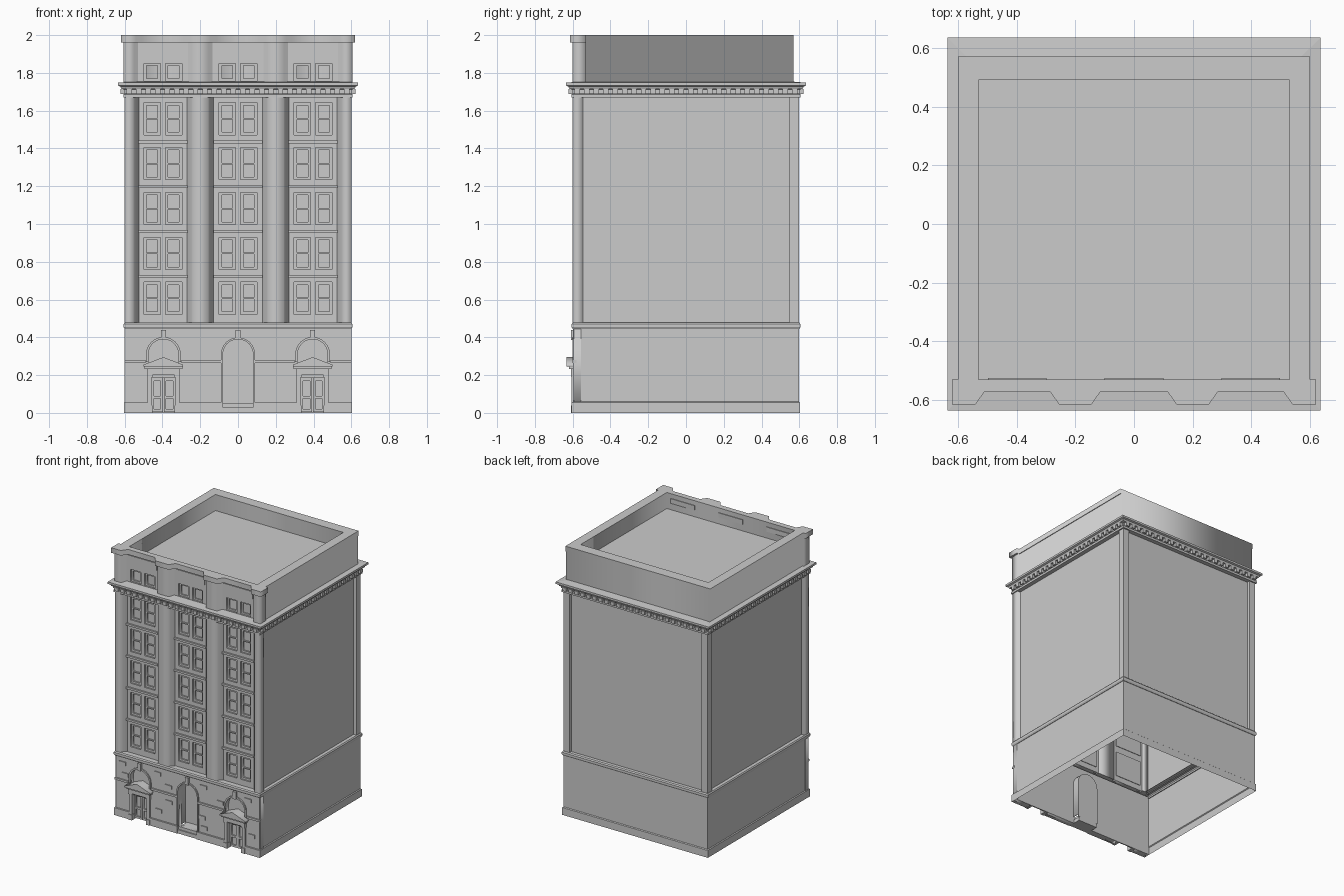
import bpy, bmesh, math

if "Cube" in bpy.data.objects:
    bpy.data.objects.remove(bpy.data.objects["Cube"])

coll = bpy.context.scene.collection

def mesh_object(name, bm):
    me = bpy.data.meshes.new(name)
    bm.to_mesh(me)
    bm.free()
    ob = bpy.data.objects.new(name, me)
    coll.objects.link(ob)
    return ob

def panel(name, loops, d0, d1, flat=False):
    """Filled outline with holes. Upright (x,z) between y=d0..d1, or flat (x,y) between z=d0..d1."""
    cu = bpy.data.curves.new(name + "_outline", 'CURVE')
    cu.dimensions = '2D'
    cu.fill_mode = 'BOTH'
    cu.extrude = abs(d1 - d0) / 2
    for loop in loops:
        s = cu.splines.new('POLY')
        s.points.add(len(loop) - 1)
        for p, (a, b) in zip(s.points, loop):
            p.co = (a, b, 0, 1)
        s.use_cyclic_u = True
    tmp = bpy.data.objects.new(name + "_outline", cu)
    coll.objects.link(tmp)
    dg = bpy.context.evaluated_depsgraph_get()
    me = bpy.data.meshes.new_from_object(tmp.evaluated_get(dg))
    bpy.data.objects.remove(tmp)
    m = (d0 + d1) / 2
    for v in me.vertices:
        x, y, z = v.co
        v.co = (x, y, z + m) if flat else (x, m - z, y)
    bm = bmesh.new()
    bm.from_mesh(me)
    bmesh.ops.remove_doubles(bm, verts=bm.verts, dist=1e-5)
    bmesh.ops.recalc_face_normals(bm, faces=bm.faces)
    return mesh_object(name, bm)

def loft(name, profile, front=True):
    """Square shell from (half width, z) points; can leave the front side out."""
    bm = bmesh.new()
    rings = [[bm.verts.new((sx * r, sy * r, z)) for sx, sy in ((-1, -1), (1, -1), (1, 1), (-1, 1))]
             for r, z in profile]
    for a, b in zip(rings, rings[1:]):
        for i in range(0 if front else 1, 4):
            j = (i + 1) % 4
            bm.faces.new((a[i], a[j], b[j], b[i]))
    return mesh_object(name, bm)

def boxes(name, ranges):
    """Boxes given as (x0, x1, y0, y1, z0, z1)."""
    bm = bmesh.new()
    for x0, x1, y0, y1, z0, z1 in ranges:
        vs = bmesh.ops.create_cube(bm, size=1)['verts']
        for v in vs:
            v.co = (x1 if v.co.x > 0 else x0, y1 if v.co.y > 0 else y0, z1 if v.co.z > 0 else z0)
    return mesh_object(name, bm)

def rect(x0, x1, z0, z1):
    return [(x0, z0), (x1, z0), (x1, z1), (x0, z1)]

def arch(c, r, z0, zs, n=12):
    top = [(c - r * math.cos(math.pi * i / n), zs + r * math.sin(math.pi * i / n)) for i in range(n + 1)]
    return [(c - r, z0)] + top + [(c + r, z0)]

def horseshoe(c, r_in, r_out, z0, zs):
    return arch(c, r_out, z0, zs) + arch(c, r_in, z0, zs)[::-1]

DOORS = (-0.395, 0.395)
BAYS = (-0.3975, 0, 0.3975)

# ---- ground floor ----
loft("base_walls", [(.603, 0), (.603, .055), (.597, .06), (.597, .45)], front=False)
outline = [(-.6, 0)]
for c in DOORS:
    outline += [(c - .065, 0), (c - .065, .2), (c + .065, .2), (c + .065, 0)]
outline += [(.6, 0), (.6, .46), (-.6, .46)]
panel("base_front", [outline, arch(0, .08, .05, .31)] + [arch(c, .08, .26, .31) for c in DOORS], -.592, -.555)
loft("base_belt", [(.59, .443), (.6, .445), (.606, .455), (.606, .47), (.6, .478), (.55, .478)])
boxes("front_plinth", [(a, b, -.605, -.58, 0, .055) for a, b in
      ((-.604, -.48), (-.31, -.08), (.08, .31), (.48, .604))])
boxes("string_course", [(a, b, -.602, -.58, .265, .28) for a, b in
      ((-.602, -.49), (-.3, -.09), (.09, .3), (.49, .602))])

# central arched niche with steps
panel("niche_reveal", [horseshoe(0, .08, .086, .05, .31)], -.59, -.5)
panel("niche_back", [arch(0, .086, .03, .31)], -.505, -.5)
boxes("niche_steps", [(-.08, .08, -.6, -.5, 0, .028), (-.07, .07, -.575, -.5, .028, .05)])
panel("arch_trims", [horseshoe(0, .08, .09, .055, .31)] +
      [horseshoe(c, .08, .092, .27, .31) for c in DOORS], -.601, -.58)
boxes("keystones", [(c - .013, c + .013, -.608, -.58, .385, .44) for c in (0, *DOORS)])

# side doors: transom, leaves, surround and pediment
panel("transom_windows", [arch(c, .085, .2, .31) for c in DOORS], -.56, -.555)
leaves, pediments, surround = [], [], []
for c in DOORS:
    for a in (c - .062, c + .002):
        leaves += [rect(a, a + .06, .005, .185), rect(a + .012, a + .048, .02, .075),
                   rect(a + .012, a + .048, .09, .17)]
    pediments.append([(c - .105, .245), (c + .105, .245), (c + .105, .255), (c, .295), (c - .105, .255)])
    surround += [(c - .1, c + .1, -.62, -.56, .232, .245), (c - .08, c + .08, -.61, -.56, .2, .232),
                 (c - .065, c + .065, -.59, -.555, .185, .2)]
    for s in (-1, 1):
        x = c + s * .073
        surround += [(x - .012, x + .012, -.605, -.56, 0, .2), (x - .015, x + .015, -.61, -.56, .19, .232),
                     (x - .015, x + .015, -.61, -.56, 0, .04)]
panel("door_leaves", leaves, -.57, -.56)
boxes("door_backs", [(c - .066, c + .066, -.56, -.555, 0, .2) for c in DOORS])
panel("door_pediments", pediments, -.632, -.56)
boxes("door_surrounds", surround)

# raised stones scattered over the facade
stones = [(-.52, .32), (-.16, .325), (.13, .4), (.27, .32), (-.155, .21), (-.24, .125), (.12, .17),
          (.135, .095), (.53, .14), (-.54, .4), (.5, .4), (-.25, .4)]
boxes("raised_stones", [(x - .027, x + .027, -.599, -.58, z - .013, z + .013) for x, z in stones])

# ---- main storeys ----
loft("main_walls", [(.575, .47), (.575, 1.69)], front=False)
walls, sashes, glass, bands = [], [], [], []
for c in BAYS:
    walls.append(rect(c - .135, c + .135, .475, 1.97))
    for k in range(6):
        z0, z1 = (.522 + .2375 * k, .692 + .2375 * k) if k < 5 else (1.757, 1.85)
        for a in (c - .1, c + .014):
            b = a + .086
            zm = (z0 + z1) / 2
            walls.append(rect(a, b, z0, z1))
            sashes.append(rect(a - .003, b + .003, z0 - .003, z1 + .003))
            if k < 5:
                sashes += [rect(a + .014, b - .014, z0 + .014, zm - .004),
                           rect(a + .014, b - .014, zm + .004, z1 - .014)]
            else:
                sashes.append(rect(a + .014, b - .014, z0 + .012, z1 - .012))
        if k < 5:
            glass.append((c - .11, c + .11, -.537, -.533, z0 - .01, z1 + .01))
        if 0 < k < 5:
            bands.append((c - .13, c + .13, -.572, -.55, z0 - .045, z0 - .03))
    bands.append((c - .12, c + .12, -.566, -.55, 1.9, 1.955))
panel("bay_walls", walls, -.56, -.541)
panel("window_sashes", sashes, -.549, -.538)
boxes("window_glass", glass)
boxes("spandrel_bands", bands)

# stepped piers between bays and at the corners
side = [(.07, -.54), (.07, -.563), (.047, -.58), (.042, -.6)]
corner = [(.6, -.6), (.6, -.55), (.57, -.545), (.57, -.53), (.525, -.53), (.525, -.563), (.548, -.58), (.555, -.6)]
piers = []
for s in (-1, 1):
    piers.append([(s * .2 + x, y) for x, y in side] + [(s * .2 - x, y) for x, y in reversed(side)])
    piers.append([(s * x, y) for x, y in corner])
panel("front_piers", piers, .475, 1.68, flat=True)
boxes("rear_piers", [(x, x + .05, .547, .597, .475, 1.68) for x in (-.597, .547)])

# ---- cornice with dentils on all sides ----
loft("cornice", [(.56, 1.67), (.607, 1.67), (.607, 1.686), (.6, 1.69), (.6, 1.712), (.618, 1.716),
                 (.623, 1.728), (.635, 1.733), (.635, 1.748), (.55, 1.755)])
dentils = []
for i in range(24):
    t = -.575 + .05 * i
    for s in (-1, 1):
        lo, hi = sorted((s * .595, s * .621))
        dentils += [(t - .014, t + .014, lo, hi, 1.688, 1.714), (lo, hi, t - .014, t + .014, 1.688, 1.714)]
boxes("dentils", dentils)

# ---- attic storey, parapet cap and sunken roof ----
def plan(front, bay, cx, sx, shift):
    half = [(.115 + shift, bay), (.145 + shift, front), (.255 - shift, front), (.285 - shift, bay),
            (.51 + shift, bay), (.54 + shift, front), (cx, front), (cx, -.53), (sx, -.53), (sx, .57)]
    return half + [(-x, y) for x, y in reversed(half)]

well = rect(-.53, .53, -.53, .49)
panel("attic_walls", [plan(-.6, -.54, .605, .595, .01), well], 1.75, 1.965, flat=True)
panel("parapet_cap", [plan(-.615, -.572, .62, .6, 0), well], 1.962, 2.0, flat=True)
boxes("roof_deck", [(-.535, .535, -.535, .495, 1.87, 1.88)])
boxes("parapet_inner_panels", [(c - .1, c + .1, -.535, -.525, 1.93, 1.965) for c in BAYS])
